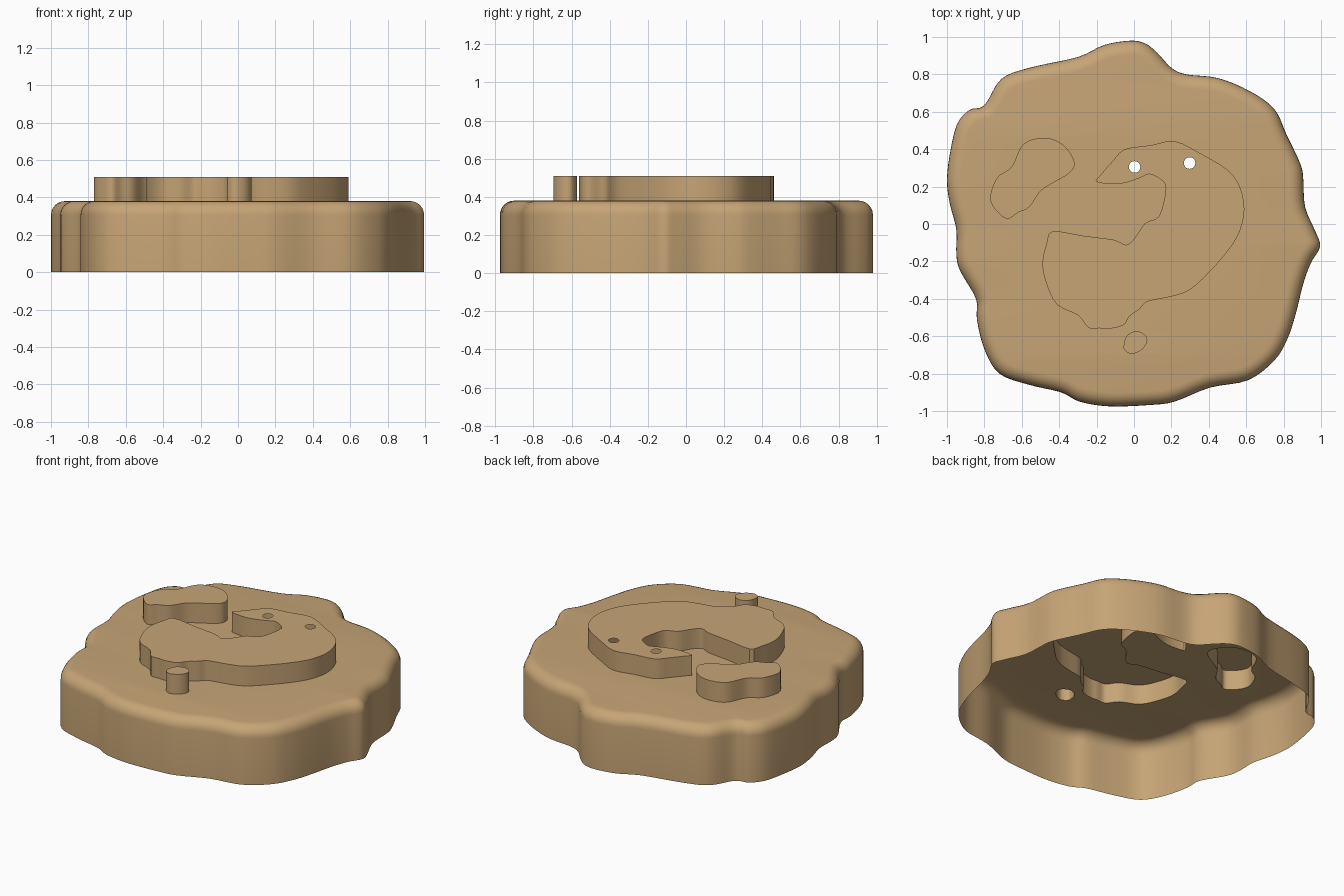
import bpy, math
from mathutils import Vector
from mathutils.geometry import tessellate_polygon

if "Cube" in bpy.data.objects:
    bpy.data.objects.remove(bpy.data.objects["Cube"])

PLATE_Z, RAISED_Z, FILLET = 0.38, 0.51, 0.075

tan = bpy.data.materials.new("warm tan")
tan.diffuse_color = (0.57, 0.375, 0.18, 1)
tan.use_nodes = True
tan.node_tree.nodes["Principled BSDF"].inputs["Base Color"].default_value = tan.diffuse_color

# Outlines read clockwise from the top view
BASE = [(-.02, .98), (.06, .965), (.125, .915), (.2, .835), (.28, .80), (.45, .78), (.62, .71),
        (.75, .615), (.815, .48), (.89, .32), (.905, .24), (.915, .09), (.97, -.04), (.995, -.12),
        (.945, -.21), (.905, -.32), (.865, -.48), (.82, -.615), (.75, -.73), (.61, -.835),
        (.405, -.875), (.215, -.95), (.08, -.968), (-.13, -.975), (-.29, -.95), (-.39, -.90),
        (-.56, -.86), (-.72, -.80), (-.80, -.67), (-.84, -.51), (-.845, -.40), (-.93, -.25),
        (-.95, -.16), (-.95, -.03), (-.985, .11), (-1, .24), (-.98, .40), (-.945, .535),
        (-.88, .61), (-.80, .635), (-.71, .775), (-.56, .835), (-.30, .893), (-.16, .957)]
CRESCENT = [(-.2, .225), (-.18, .26), (-.115, .335), (-.05, .40), (.085, .42), (.217, .443),
            (.35, .38), (.5, .29), (.565, .2), (.59, .08), (.565, -.04), (.505, -.14),
            (.405, -.255), (.297, -.353), (.19, -.39), (.07, -.415), (.03, -.455), (-.025, -.495),
            (-.055, -.54), (-.13, -.56), (-.185, -.557), (-.243, -.555), (-.30, -.487),
            (-.41, -.433), (-.468, -.32), (-.49, -.21), (-.468, -.107), (-.435, -.04),
            (-.265, -.064), (-.105, -.085), (-.045, -.112), (0, -.08), (.06, .005), (.135, .043),
            (.17, .187), (.147, .235), (.083, .267), (.03, .246), (-.078, .214)]
BEAN = [(-.767, .16), (-.73, .25), (-.655, .305), (-.6, .417), (-.53, .455), (-.44, .455),
        (-.365, .41), (-.318, .33), (-.345, .273), (-.45, .21), (-.505, .17), (-.56, .09),
        (-.623, .06), (-.676, .027), (-.73, .065), (-.762, .11)]
DOT = [(-.055, -.65), (-.04, -.6), (.01, -.572), (.06, -.594), (.07, -.63), (.04, -.674),
       (-.013, -.695), (-.05, -.674)]


def smooth_loop(points, steps):
    """Closed Catmull-Rom curve, returned counter-clockwise."""
    p = [Vector(q) for q in reversed(points)]
    n, out = len(p), []
    for i in range(n):
        a, b, c, d = p[i - 1], p[i], p[(i + 1) % n], p[(i + 2) % n]
        for k in range(steps):
            t = k / steps
            out.append(0.5 * (2 * b + (c - a) * t + (2 * a - 5 * b + 4 * c - d) * t * t
                              + (3 * b - a - 3 * c + d) * t ** 3))
    return out


def circle(x, y, r, n=20):
    return [Vector((x + r * math.cos(math.tau * i / n), y + r * math.sin(math.tau * i / n)))
            for i in range(n)]


def inward(loop, span):
    """Softened inward normals of a counter-clockwise loop."""
    n = len(loop)
    res = []
    for i in range(n):
        d = loop[(i + span) % n] - loop[i - span]
        res.append(Vector((-d.y, d.x)).normalized())
    return res


def shell(name, rings, holes=()):
    """Wall through stacked (loop, z) rings, closed on top by a flat cap with holes."""
    verts, faces = [], []
    n = len(rings[0][0])
    for loop, z in rings:
        verts += [(p.x, p.y, z) for p in loop]
    for r in range(len(rings) - 1):
        for i in range(n):
            j = (i + 1) % n
            faces.append((r * n + i, r * n + j, (r + 1) * n + j, (r + 1) * n + i))
    start = len(verts) - n
    top = rings[-1][1]
    for h in holes:
        verts += [(p.x, p.y, top) for p in h]
    loops = [[p.to_3d() for p in h] for h in [rings[-1][0], *holes]]
    for t in tessellate_polygon(loops):
        a, b, c = (Vector(verts[start + k]) for k in t)
        f = [start + k for k in t]
        faces.append(f if (b - a).cross(c - a).z > 0 else f[::-1])
    mesh = bpy.data.meshes.new(name)
    mesh.from_pydata(verts, [], faces)
    mesh.validate()
    mesh.materials.append(tan)
    ob = bpy.data.objects.new(name, mesh)
    bpy.context.collection.objects.link(ob)
    bpy.ops.object.select_all(action='DESELECT')
    ob.select_set(True)
    bpy.context.view_layer.objects.active = ob
    bpy.ops.object.shade_smooth_by_angle(angle=math.radians(35))


# Raised hollow shapes
crescent, bean, dot = smooth_loop(CRESCENT, 3), smooth_loop(BEAN, 4), smooth_loop(DOT, 4)
eyelets = [circle(.003, .305, .031), circle(.297, .326, .031)]
for name, loop, holes in (("raised_crescent", crescent, eyelets),
                          ("raised_bean", bean, ()), ("raised_dot", dot, ())):
    shell(name, [(loop, PLATE_Z), (loop, RAISED_Z)], holes)

# Open-bottomed base with wavy wall and rounded top edge
base = smooth_loop(BASE, 4)
normals = inward(base, 5)
rings = [(base, 0)]
for k in range(7):
    a = math.pi / 2 * k / 6
    inset = FILLET * (1 - math.cos(a))
    rings.append(([p + m * inset for p, m in zip(base, normals)],
                  PLATE_Z - FILLET * (1 - math.sin(a))))
shell("wavy_base", rings, [crescent, bean, dot])
